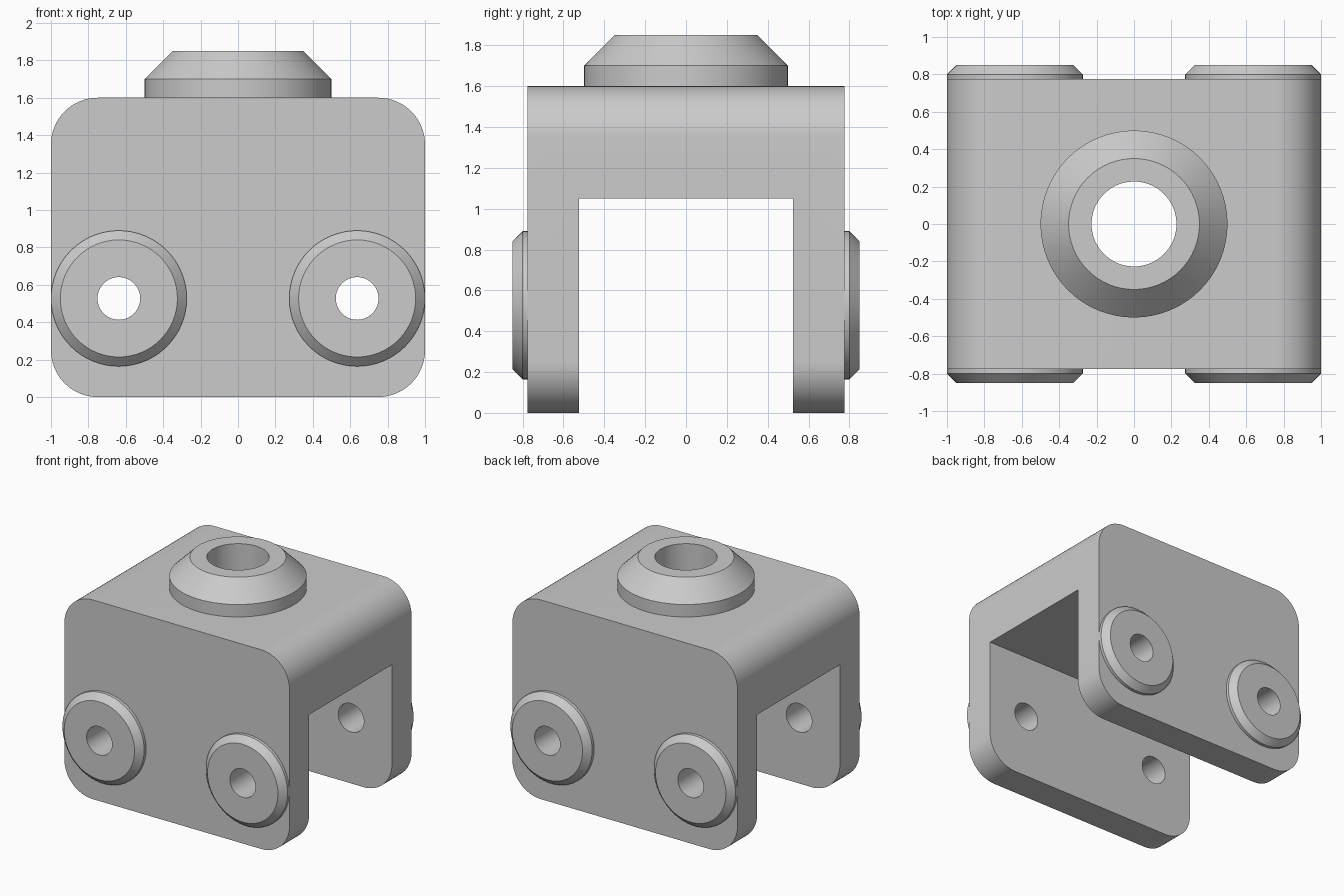
import bpy, bmesh
from math import pi, cos, sin, radians
from mathutils import Matrix

if "Cube" in bpy.data.objects:
    bpy.data.objects.remove(bpy.data.objects["Cube"])

HALF_W, HALF_D, HEIGHT, ROUND = 1.0, 0.775, 1.6, 0.25
SLOT_HALF, SLOT_TOP = 0.525, 1.05
BOSS_X, BOSS_Z, BOLT_R, BORE_R = 0.637, 0.527, 0.114, 0.227
SEGMENTS = 64

grey = bpy.data.materials.new("light grey metal")
grey.use_nodes = True
color = (0.6, 0.6, 0.6, 1)
grey.diffuse_color = color
grey.node_tree.nodes["Principled BSDF"].inputs["Base Color"].default_value = color


def make_object(name, bm):
    bmesh.ops.recalc_face_normals(bm, faces=bm.faces)
    mesh = bpy.data.meshes.new(name)
    bm.to_mesh(mesh)
    bm.free()
    mesh.materials.append(grey)
    obj = bpy.data.objects.new(name, mesh)
    bpy.context.collection.objects.link(obj)
    return obj


def select_only(obj):
    bpy.ops.object.select_all(action="DESELECT")
    obj.select_set(True)
    bpy.context.view_layer.objects.active = obj


def smooth(obj):
    select_only(obj)
    bpy.ops.object.shade_smooth_by_angle(angle=radians(25))


def lathe(name, profile, matrix):
    """Revolve a closed (radius, height) profile into a ring."""
    bm = bmesh.new()
    rings = []
    for i in range(SEGMENTS):
        a = 2 * pi * i / SEGMENTS
        rings.append([bm.verts.new((r * cos(a), r * sin(a), h)) for r, h in profile])
    for i, ring in enumerate(rings):
        after = rings[(i + 1) % SEGMENTS]
        for j in range(len(profile)):
            k = (j + 1) % len(profile)
            bm.faces.new((ring[j], after[j], after[k], ring[k]))
    bm.transform(matrix)
    obj = make_object(name, bm)
    smooth(obj)
    return obj


def cut(obj, bm):
    cutter = make_object("cutter", bm)
    cutter.hide_render = True
    mod = obj.modifiers.new("cut", "BOOLEAN")
    mod.operation, mod.solver, mod.object = "DIFFERENCE", "EXACT", cutter
    select_only(obj)
    bpy.ops.object.modifier_apply(modifier=mod.name)
    bpy.data.objects.remove(cutter)


def cut_hole(obj, radius, length, matrix):
    bm = bmesh.new()
    bmesh.ops.create_cone(bm, cap_ends=True, segments=SEGMENTS, radius1=radius,
                          radius2=radius, depth=length, matrix=matrix)
    cut(obj, bm)


# Bracket body: rounded profile extruded front to back
bm = bmesh.new()
outline = []
corners = [(1, 1), (-1, 1), (-1, -1), (1, -1)]
for n, (sx, sz) in enumerate(corners):
    for i in range(17):
        a = (n + i / 16) * pi / 2
        x = sx * (HALF_W - ROUND) + ROUND * cos(a)
        z = HEIGHT / 2 + sz * (HEIGHT / 2 - ROUND) + ROUND * sin(a)
        outline.append(bm.verts.new((x, -HALF_D, z)))
face = bm.faces.new(outline)
side = bmesh.ops.extrude_face_region(bm, geom=[face])["geom"]
bmesh.ops.translate(bm, vec=(0, 2 * HALF_D, 0),
                    verts=[v for v in side if isinstance(v, bmesh.types.BMVert)])
body = make_object("bracket_body", bm)

# Slot between the two plates
bm = bmesh.new()
bmesh.ops.create_cube(bm, size=1, matrix=Matrix.Translation((0, 0, SLOT_TOP - 1))
                      @ Matrix.Diagonal((3, 2 * SLOT_HALF, 2, 1)))
cut(body, bm)

# Top bore and cross bolt holes
cut_hole(body, BORE_R, 2, Matrix.Translation((0, 0, HEIGHT)))
for x in (-BOSS_X, BOSS_X):
    cut_hole(body, BOLT_R, 3,
             Matrix.Translation((x, 0, BOSS_Z)) @ Matrix.Rotation(pi / 2, 4, "X"))
smooth(body)

# Chamfered collar on the top
lathe("top_collar", [(BORE_R, 0), (0.5, 0), (0.5, 0.1), (0.35, 0.25), (BORE_R, 0.25)],
      Matrix.Translation((0, 0, HEIGHT)))

# Chamfered bosses around the bolt holes
boss = [(BOLT_R, 0), (0.363, 0), (0.363, 0.025), (0.313, 0.075), (BOLT_R, 0.075)]
for y, end in ((-1, "front"), (1, "back")):
    for x, hand in ((-1, "right"), (1, "left")):
        lathe(f"{end}_{hand}_boss", boss,
              Matrix.Translation((x * BOSS_X, y * HALF_D, BOSS_Z))
              @ Matrix.Rotation(-y * pi / 2, 4, "X"))
